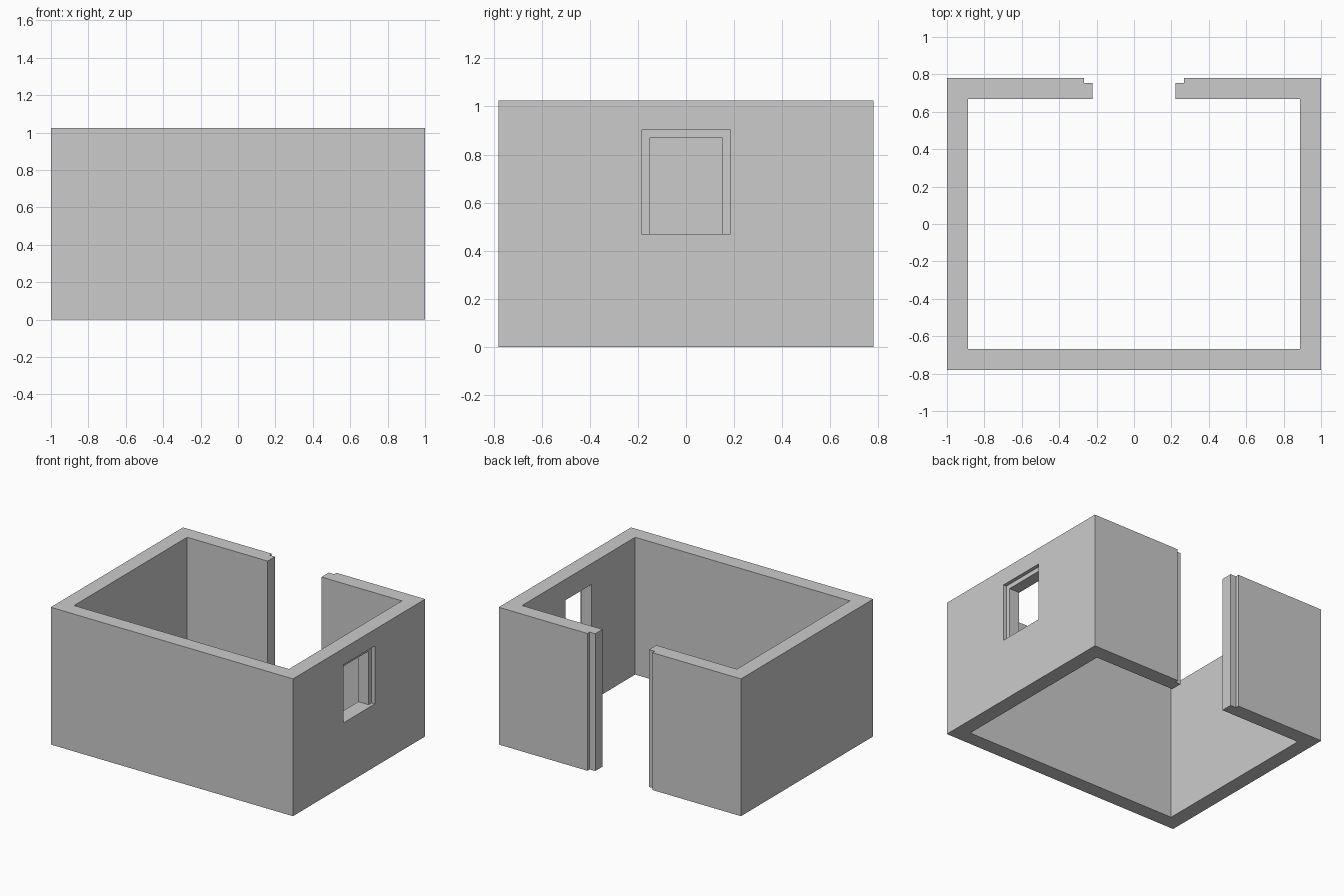
import bpy, bmesh

if "Cube" in bpy.data.objects:
    bpy.data.objects.remove(bpy.data.objects["Cube"])

X, Y, H = 1.0, 0.78, 1.025      # outer half sizes and wall height
T = 0.113                       # wall thickness
R = 0.027                       # rebate depth
DOOR_IN, DOOR_OUT = 0.222, 0.268


def prism(name, outline, z0, z1):
    """Extrude a plan outline from z0 to z1."""
    bm = bmesh.new()
    face = bm.faces.new([bm.verts.new((x, y, z0)) for x, y in outline])
    top = bmesh.ops.extrude_face_region(bm, geom=[face])["geom"]
    bmesh.ops.translate(bm, vec=(0, 0, z1 - z0),
                        verts=[v for v in top if isinstance(v, bmesh.types.BMVert)])
    bmesh.ops.recalc_face_normals(bm, faces=bm.faces)
    mesh = bpy.data.meshes.new(name)
    bm.to_mesh(mesh)
    bm.free()
    obj = bpy.data.objects.new(name, mesh)
    bpy.context.collection.objects.link(obj)
    return obj


def cut(target, name, x0, x1, y0, y1, z0, z1):
    """Subtract a box from the target."""
    cutter = prism(name, [(x0, y0), (x1, y0), (x1, y1), (x0, y1)], z0, z1)
    cutter.hide_render = True
    cutter.hide_viewport = True
    mod = target.modifiers.new(name, 'BOOLEAN')
    mod.operation = 'DIFFERENCE'
    mod.solver = 'EXACT'
    mod.object = cutter


# Walls: right half of the plan, with a stepped door jamb, then mirrored
half = [(DOOR_IN, Y - T), (X - T, Y - T), (X - T, -Y + T)]
outer = [(X, -Y), (X, Y), (DOOR_OUT, Y), (DOOR_OUT, Y - R), (DOOR_IN, Y - R)]
inner_loop = half + [(-x, y) for x, y in reversed(half)]
outer_loop = [(-x, y) for x, y in reversed(outer)] + outer
walls = prism("room_walls", inner_loop + outer_loop, 0, H)

# Window in the right wall: through opening, then outer rebate on sides and head
cut(walls, "window_opening_cutter", X - 2 * T, X + T, -0.152, 0.152, 0.469, 0.869)
cut(walls, "window_rebate_cutter", X - R, X + T, -0.185, 0.185, 0.469, 0.902)
